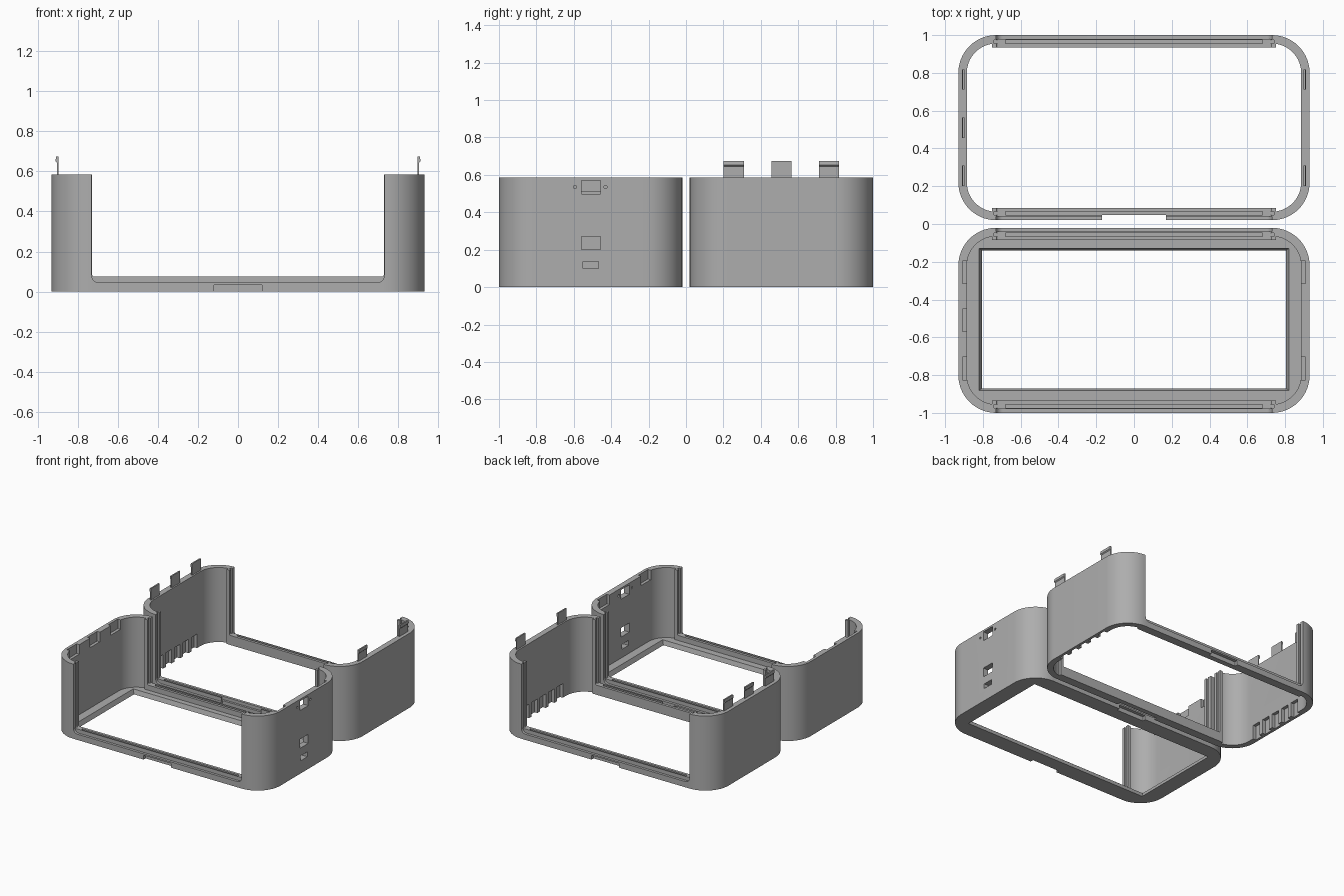
import bpy, bmesh, math

if "Cube" in bpy.data.objects:
    bpy.data.objects.remove(bpy.data.objects["Cube"])

W, D, H = 0.93, 0.49, 0.585       # half width, half depth, height of one shell
WALL, RADIUS = 0.045, 0.2

grey = bpy.data.materials.new("plain grey")
grey.diffuse_color = (0.42, 0.42, 0.42, 1)
grey.use_nodes = True
grey.node_tree.nodes["Principled BSDF"].inputs["Base Color"].default_value = grey.diffuse_color


def obj_from(bm, name):
    bmesh.ops.recalc_face_normals(bm, faces=bm.faces)
    me = bpy.data.meshes.new(name)
    bm.to_mesh(me)
    bm.free()
    ob = bpy.data.objects.new(name, me)
    bpy.context.collection.objects.link(ob)
    me.materials.append(grey)
    return ob


def loft(name, low, high):
    """Closed solid between two matching point loops."""
    bm = bmesh.new()
    a = [bm.verts.new(p) for p in low]
    b = [bm.verts.new(p) for p in high]
    bm.faces.new(a)
    bm.faces.new(b)
    for i in range(len(a)):
        j = (i + 1) % len(a)
        bm.faces.new((a[i], a[j], b[j], b[i]))
    return obj_from(bm, name)


def rounded(hx, hy, r, n=16):
    pts = []
    for k, (sx, sy) in enumerate(((1, 1), (-1, 1), (-1, -1), (1, -1))):
        for i in range(n + 1):
            t = math.pi / 2 * (k + i / n)
            pts.append((sx * (hx - r) + r * math.cos(t), sy * (hy - r) + r * math.sin(t)))
    return pts


def prism(name, pts, z0, z1, cy=0):
    return loft(name, [(x, y + cy, z0) for x, y in pts], [(x, y + cy, z1) for x, y in pts])


def box(name, x0, x1, y0, y1, z0, z1):
    x0, x1 = sorted((x0, x1))
    y0, y1 = sorted((y0, y1))
    return prism(name, [(x0, y0), (x1, y0), (x1, y1), (x0, y1)], z0, z1)


def notch(y0, y1, hx, z, r=0.035):
    """Upright opening with rounded lower corners."""
    pts = [(hx, 0.7), (-hx, 0.7)]
    for s, start in ((-1, math.pi), (1, 1.5 * math.pi)):
        for i in range(7):
            t = start + i / 6 * math.pi / 2
            pts.append((s * (hx - r) + r * math.cos(t), z + r + r * math.sin(t)))
    return loft("notch_cutter", [(x, y0, v) for x, v in pts], [(x, y1, v) for x, v in pts])


def boolean(ob, other, op="DIFFERENCE"):
    m = ob.modifiers.new("bool", "BOOLEAN")
    m.operation, m.object, m.solver = op, other, "EXACT"
    bpy.context.view_layer.objects.active = ob
    bpy.ops.object.modifier_apply(modifier=m.name)
    bpy.data.objects.remove(other)


def shell(name, cy, floor):
    """Rounded wall with slide-in panel rails on both long sides."""
    ob = prism(name, rounded(W, D, RADIUS), 0, H, cy)
    boolean(ob, prism("cavity", rounded(W - WALL, D - WALL, RADIUS - WALL), floor, 1, cy))
    for s in (-1, 1):
        def at(d):                      # y at depth d in from the outer face
            return cy + s * (D - d)
        boolean(ob, box("rail", -0.752, 0.752, at(0.01), at(0.066), 0.001 if floor > 0 else 0, H), "UNION")
        boolean(ob, notch(at(-0.02), at(0.09), 0.728, 0.075, 0.01))
        boolean(ob, notch(at(-0.02), at(0.02), 0.73, 0.045))
        boolean(ob, box("rail_groove", -0.68, 0.68, at(0.027), at(0.045), 0.05, 0.2))
        boolean(ob, box("post_groove", -0.742, 0.742, at(0.027), at(0.045), 0.075, 0.7))
    return ob


def finish(ob):
    bpy.ops.object.select_all(action="DESELECT")
    ob.select_set(True)
    bpy.context.view_layer.objects.active = ob
    bpy.ops.object.shade_smooth_by_angle(angle=math.radians(25))


CLIPS = [(-1, 0.255), (-1, 0.51), (-1, 0.765), (1, 0.255), (1, 0.765)]

# Front shell: framed floor with a display window
front = shell("front_shell", -0.51, 0.035)
window = [[(sx * hx, -0.505 + sy * hy, z) for sx, sy in ((1, 1), (-1, 1), (-1, -1), (1, -1))]
          for hx, hy, z in ((0.804, 0.364, -0.005), (0.822, 0.378, 0.04))]
boolean(front, loft("window_cutter", *window))
# Rails near the window stay clear of it
for s, y in CLIPS:                       # pockets that take the clips
    boolean(front, box("pocket", s * 0.87, s * 0.908, -y - 0.06, -y + 0.06, 0.51, 0.7))
for y0, y1, z0, z1 in ((-0.56, -0.457, 0.497, 0.57), (-0.56, -0.457, 0.2, 0.272), (-0.55, -0.468, 0.1, 0.138)):
    boolean(front, box("port", 0.8, 1, y0, y1, z0, z1))
for y in (-0.594, -0.43):                # screw holes beside the upper port
    ring = [(y + 0.009 * math.cos(i * math.pi / 6), 0.535 + 0.009 * math.sin(i * math.pi / 6)) for i in range(12)]
    boolean(front, loft("screw_hole", [(0.8, a, b) for a, b in ring], [(1, a, b) for a, b in ring]))
for y in (-1, -0.02):                    # finger notches under the edge
    boolean(front, box("finger_notch", -0.12, 0.12, y - 0.025, y + 0.025, -0.1, 0.033))
finish(front)

# Back shell: open ring with vents
back = shell("back_shell", 0.51, -0.1)
for s in (-1, 1):
    for i in range(5):
        y = 0.51 + (i - 2) * 0.105
        boolean(back, box("vent", s * 0.86, s * 0.91, y - 0.035, y + 0.035, -0.1, 0.11))
boolean(back, box("finger_notch", -0.17, 0.17, 0.0, 0.048, -0.1, 0.3))
boolean(back, box("finger_notch", -0.12, 0.12, 0.975, 1.05, -0.1, 0.033))
finish(back)

# Snap clips with a hooked top
for n, (s, y) in enumerate(CLIPS):
    prof = [(0.897, 0.55), (0.904, 0.55), (0.904, 0.645), (0.911, 0.652), (0.908, 0.675), (0.897, 0.675)]
    loft(f"clip_{n + 1}", [(s * a, y - 0.054, z) for a, z in prof], [(s * a, y + 0.054, z) for a, z in prof])
